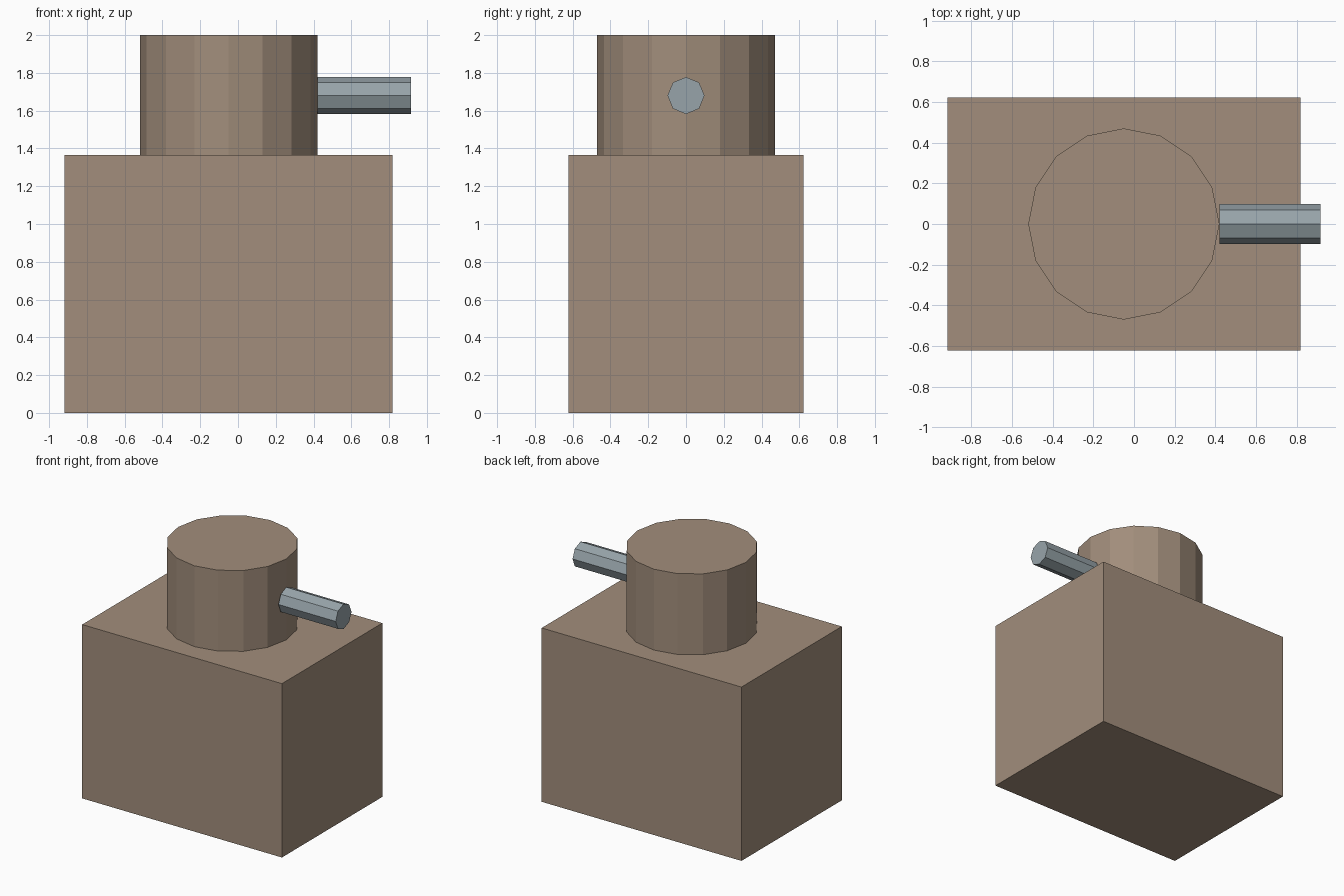
import bpy
import math

if "Cube" in bpy.data.objects:
    bpy.data.objects.remove(bpy.data.objects["Cube"])


def material(name, color):
    m = bpy.data.materials.new(name)
    m.diffuse_color = (*color, 1.0)
    m.use_nodes = True
    m.node_tree.nodes["Principled BSDF"].inputs["Base Color"].default_value = m.diffuse_color
    return m


brown = material("warm brown", (0.36, 0.27, 0.20))
steel = material("blue grey", (0.31, 0.37, 0.40))


def finish(name, mat):
    obj = bpy.context.object
    obj.name = name
    obj.data.materials.append(mat)
    return obj


def cylinder(name, mat, sides, radius, length, location, rotation=(0, 0, 0)):
    bpy.ops.mesh.primitive_cylinder_add(vertices=sides, radius=radius, depth=length,
                                        location=location, rotation=rotation)
    return finish(name, mat)


BODY_TOP = 1.365

# Box body
bpy.ops.mesh.primitive_cube_add(size=1, location=(-0.05, 0, BODY_TOP / 2))
body = finish("body", brown)
body.scale = (1.735, 1.245, BODY_TOP)

# Sixteen-sided turret standing on the body
cylinder("turret", brown, 16, 0.47, 2 - BODY_TOP, (-0.05, 0, (2 + BODY_TOP) / 2))

# Eight-sided barrel pointing to the right
cylinder("barrel", steel, 8, 0.098, 0.497, (0.6685, 0, 1.68), (0, math.pi / 2, 0))
